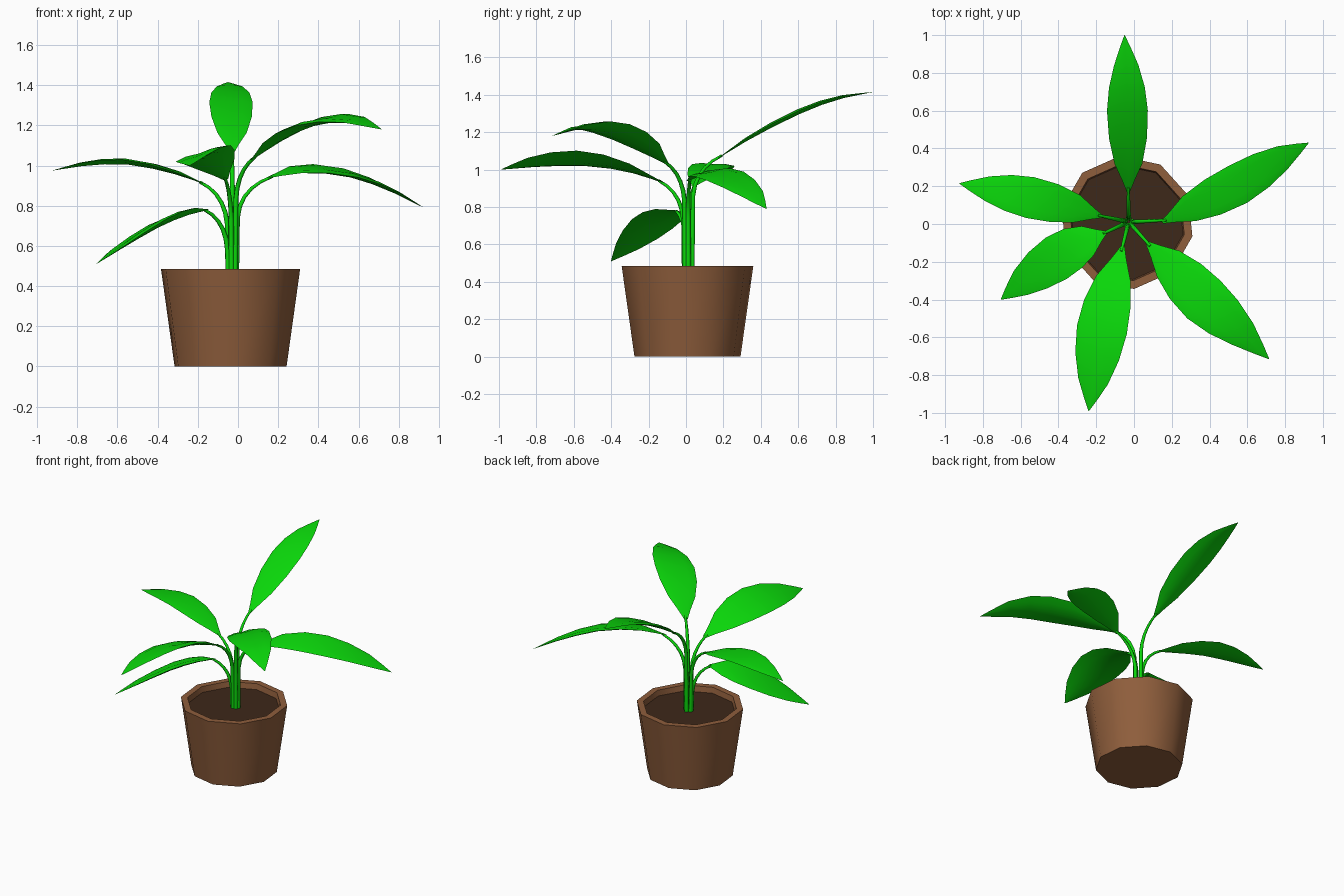
import bpy, bmesh, math
from mathutils import Vector

cube = bpy.data.objects.get("Cube")
if cube:
    bpy.data.objects.remove(cube, do_unlink=True)


def material(name, color):
    mat = bpy.data.materials.new(name)
    mat.use_nodes = True
    rgba = (*color, 1)
    mat.diffuse_color = rgba
    bsdf = next(n for n in mat.node_tree.nodes if n.type == 'BSDF_PRINCIPLED')
    bsdf.inputs["Base Color"].default_value = rgba
    return mat


TERRACOTTA = material("terracotta brown", (0.275, 0.112, 0.045))
SOIL = material("dark soil", (0.048, 0.021, 0.01))
GREEN = material("leaf green", (0.003, 0.68, 0.003))

POT = Vector((-0.037, 0.008, 0))
BUNDLE = Vector((-0.028, 0.012, 0))
SIDES = 10


def finish(bm, name, mat, angle):
    """Turn a bmesh into a shaded object with one colour."""
    mesh = bpy.data.meshes.new(name)
    bm.to_mesh(mesh)
    bm.free()
    mesh.materials.append(mat)
    obj = bpy.data.objects.new(name, mesh)
    bpy.context.collection.objects.link(obj)
    bpy.ops.object.select_all(action='DESELECT')
    obj.select_set(True)
    bpy.context.view_layer.objects.active = obj
    bpy.ops.object.shade_smooth_by_angle(angle=math.radians(angle))


def bridge(bm, a, b):
    """Join two rings of vertices with quads."""
    n = len(a)
    for i in range(n):
        j = (i + 1) % n
        bm.faces.new((a[i], a[j], b[j], b[i]))


def pot_ring(bm, radius, z):
    ring = []
    for i in range(SIDES):
        t = math.tau * i / SIDES - math.radians(12)
        ring.append(bm.verts.new(POT + Vector((radius * math.cos(t), radius * math.sin(t), z))))
    return ring


def spline(points, t):
    """Catmull-Rom position at t from 0 to 1."""
    last = len(points) - 1
    i = min(int(t * last), last - 1)
    u = t * last - i
    b, c = points[i], points[i + 1]
    a = points[i - 1] if i > 0 else 2 * b - c
    d = points[i + 2] if i + 2 <= last else 2 * c - b
    return 0.5 * (2 * b + (c - a) * u + (2 * a - 5 * b + 4 * c - d) * u ** 2
                  + (3 * b - a - 3 * c + d) * u ** 3)


# Pot: tapered outer wall, flat rim and inner wall
bm = bmesh.new()
rings = [pot_ring(bm, r, z) for r, z in ((0.285, 0), (0.354, 0.485), (0.31, 0.485), (0.3, 0.42))]
for lower, upper in zip(rings, rings[1:]):
    bridge(bm, lower, upper)
bm.faces.new(list(reversed(rings[0])))
finish(bm, "pot", TERRACOTTA, 45)

# Soil disc inside the pot
bm = bmesh.new()
bm.faces.new(pot_ring(bm, 0.305, 0.445))
finish(bm, "soil", SOIL, 30)

# Blade outline as (position along the leaf, share of the half width)
OUTLINE = ((0, 0.08), (0.08, 0.3), (0.2, 0.68), (0.35, 0.93), (0.5, 1),
           (0.65, 0.88), (0.8, 0.6), (0.92, 0.26), (1, 0.01))
# Closed blade section as (side, lift): grooved top and rounded underside
SECTION = ((-1, 0), (-0.55, 0.07), (0, 0.03), (0.55, 0.07), (1, 0),
           (0.55, -0.12), (0, -0.18), (-0.55, -0.12))


def build_leaf(name, half_width, roll, path):
    bm = bmesh.new()
    up = Vector((0, 0, 1))
    rows = []
    for t, share in OUTLINE:
        centre = spline(path, t)
        along = spline(path, min(t + 0.02, 1)) - spline(path, max(t - 0.02, 0))
        side = along.cross(up).normalized()
        normal = side.cross(along).normalized()
        side = side * math.cos(roll) + normal * math.sin(roll)
        normal = side.cross(along).normalized()
        w = half_width * share
        rows.append([bm.verts.new(centre + side * (s * w) + normal * (h * w))
                     for s, h in SECTION])
    for a, b in zip(rows, rows[1:]):
        bridge(bm, a, b)
    bm.faces.new(rows[0])
    bm.faces.new(rows[-1])
    bmesh.ops.recalc_face_normals(bm, faces=bm.faces)
    finish(bm, name + "_leaf", GREEN, 60)


def build_stem(name, path):
    """Tapered six-sided stem rising from the soil and bending into the leaf."""
    tip = path[0]
    out = Vector((tip.x - BUNDLE.x, tip.y - BUNDLE.y, 0)).normalized()
    foot = BUNDLE + out * 0.02 + Vector((0, 0, 0.43))
    shoulder = Vector((foot.x, foot.y, tip.z - 0.2)) + out * 0.006
    elbow = Vector((foot.x, foot.y, tip.z - 0.05)) + out * 0.02
    end = tip.lerp(path[1], 0.12)
    points = [foot, foot.lerp(shoulder, 0.5), shoulder]
    for k in range(1, 6):
        u = k / 5
        points.append(shoulder * (1 - u) ** 2 + elbow * (2 * u * (1 - u)) + end * u * u)
    across = out.cross(Vector((0, 0, 1)))
    bm = bmesh.new()
    rings = []
    for i, p in enumerate(points):
        along = points[min(i + 1, len(points) - 1)] - points[max(i - 1, 0)]
        normal = across.cross(along).normalized()
        r = 0.015 - 0.001 * i
        rings.append([bm.verts.new(p + r * (across * math.cos(a) + normal * math.sin(a)))
                      for a in (math.tau * k / 6 for k in range(6))])
    for a, b in zip(rings, rings[1:]):
        bridge(bm, a, b)
    bm.faces.new(rings[-1])
    bmesh.ops.recalc_face_normals(bm, faces=bm.faces)
    finish(bm, name + "_stem", GREEN, 65)


# Each plant shoot: half width, roll, midrib path from base to tip
SHOOTS = {
    "back": (0.108, 0, ((-0.03, 0.17, 1.06), (-0.03, 0.36, 1.19), (-0.035, 0.6, 1.315),
                        (-0.04, 0.8, 1.385), (-0.05, 1, 1.415))),
    "back_left": (0.112, -0.22, ((0.15, 0.01, 0.94), (0.33, 0.1, 0.985), (0.55, 0.21, 0.965),
                                 (0.75, 0.33, 0.89), (0.925, 0.43, 0.79))),
    "front_left": (0.135, -0.17, ((0.07, -0.1, 1.03), (0.21, -0.24, 1.145), (0.37, -0.4, 1.22),
                                  (0.54, -0.55, 1.235), (0.715, -0.715, 1.18))),
    "front": (0.14, -0.3, ((-0.06, -0.12, 0.93), (-0.12, -0.33, 1.02), (-0.17, -0.56, 1.06),
                           (-0.21, -0.79, 1.045), (-0.24, -0.99, 1))),
    "front_right": (0.125, -0.22, ((-0.15, -0.045, 0.78), (-0.27, -0.1, 0.765),
                                   (-0.41, -0.18, 0.71), (-0.57, -0.29, 0.61),
                                   (-0.705, -0.4, 0.51))),
    "back_right": (0.11, -0.04, ((-0.17, 0.04, 0.91), (-0.34, 0.09, 0.98), (-0.55, 0.14, 1.025),
                                 (-0.74, 0.18, 1.015), (-0.925, 0.215, 0.975))),
}
for name, (half_width, roll, coords) in SHOOTS.items():
    path = [Vector(c) for c in coords]
    build_leaf(name, half_width, roll, path)
    build_stem(name, path)
